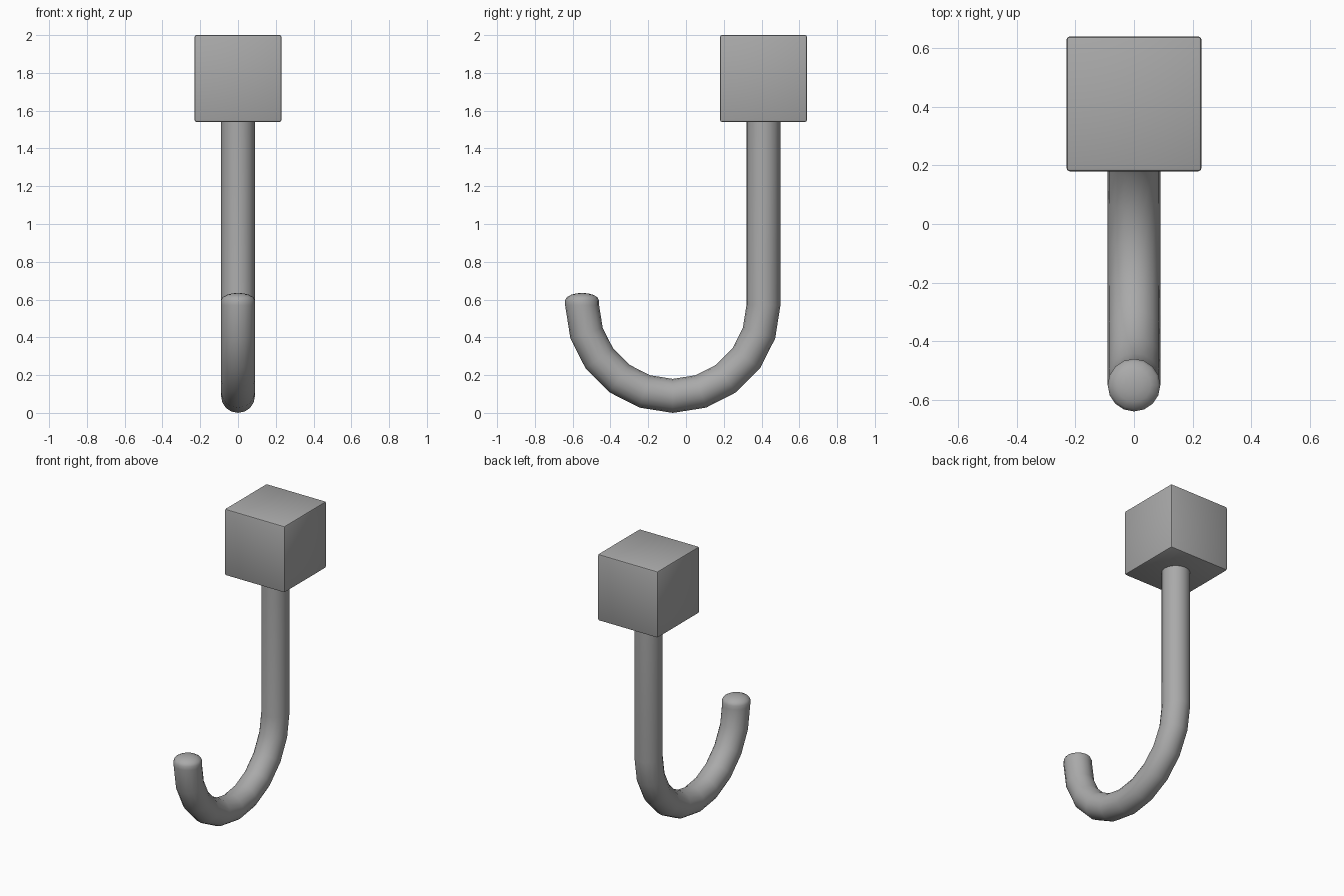
import bpy, bmesh, math
from mathutils import Vector

if "Cube" in bpy.data.objects:
    bpy.data.objects.remove(bpy.data.objects["Cube"])

metal = bpy.data.materials.new("grey")
metal.diffuse_color = (0.4, 0.4, 0.4, 1)
metal.use_nodes = True
metal.node_tree.nodes["Principled BSDF"].inputs["Base Color"].default_value = metal.diffuse_color


def finish(name, bm, angle):
    bmesh.ops.recalc_face_normals(bm, faces=bm.faces)
    mesh = bpy.data.meshes.new(name)
    bm.to_mesh(mesh)
    bm.free()
    mesh.materials.append(metal)
    obj = bpy.data.objects.new(name, mesh)
    bpy.context.collection.objects.link(obj)
    bpy.context.view_layer.objects.active = obj
    obj.select_set(True)
    bpy.ops.object.shade_smooth_by_angle(angle=math.radians(angle))
    obj.select_set(False)
    return obj


# Mounting block with slightly softened edges
bm = bmesh.new()
bmesh.ops.create_cube(bm, size=0.46)
bmesh.ops.translate(bm, verts=bm.verts, vec=(0, 0.41, 1.77))
bmesh.ops.bevel(bm, geom=bm.edges[:], offset=0.01, segments=2,
                profile=0.5, affect='EDGES')
finish("mounting_block", bm, 30)

# Hook rod: straight shaft, half-circle bend, domed tip
SIDES, R, BEND, CY, CZ = 16, 0.09, 0.48, -0.07, 0.57
# each ring: centre y, centre z, radius, bend angle
rings = [(CY + BEND, 1.60, R, 0.0)]
for i in range(11):
    a = math.pi * i / 10
    rings.append((CY + BEND * math.cos(a), CZ - BEND * math.sin(a), R, a))
tip_z = 0.595
for deg in (0, 25, 50, 70):
    t = math.radians(deg)
    rings.append((CY - BEND, tip_z + 0.04 * math.sin(t), R * math.cos(t), math.pi))

bm = bmesh.new()
loops = []
for y, z, r, a in rings:
    out = Vector((0, math.cos(a), -math.sin(a)))
    loop = []
    for k in range(SIDES):
        t = 2 * math.pi * k / SIDES
        loop.append(bm.verts.new(Vector((r * math.sin(t), y, z)) + out * r * math.cos(t)))
    loops.append(loop)
for lo, hi in zip(loops, loops[1:]):
    for k in range(SIDES):
        n = (k + 1) % SIDES
        bm.faces.new((lo[k], lo[n], hi[n], hi[k]))
bm.faces.new(loops[0])
pole = bm.verts.new((0, CY - BEND, tip_z + 0.04))
for k in range(SIDES):
    bm.faces.new((loops[-1][k], loops[-1][(k + 1) % SIDES], pole))
finish("hook_rod", bm, 35)
